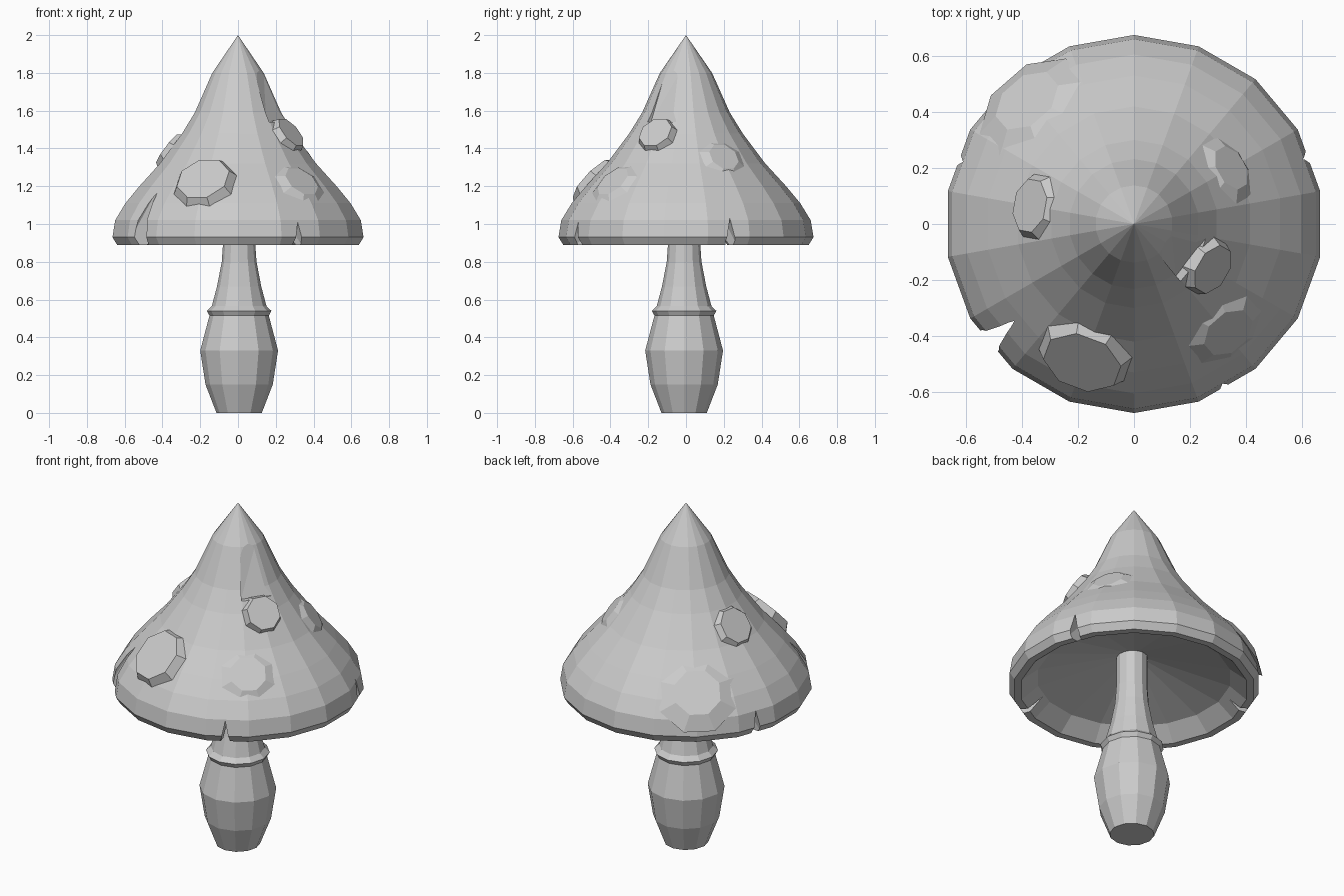
import bpy, bmesh
from math import radians, sin, cos, pi
from mathutils import Vector, Matrix

cube = bpy.data.objects.get("Cube")
if cube:
    bpy.data.objects.remove(cube, do_unlink=True)

grey = bpy.data.materials.new("plain grey")
grey.use_nodes = True
grey.diffuse_color = (0.6, 0.6, 0.6, 1)
grey.node_tree.nodes["Principled BSDF"].inputs["Base Color"].default_value = (0.6, 0.6, 0.6, 1)

# Outer curve of the cap as (radius, height), from rim to tip
OUTER = [(0.65, 0.89), (0.675, 0.93), (0.66, 1.02), (0.605, 1.11), (0.53, 1.2),
         (0.42, 1.32), (0.3, 1.48), (0.232, 1.59), (0.138, 1.8), (0, 2)]
UNDERSIDE = [(0, 1.11), (0.52, 0.965), (0.61, 0.89)]
STEM = [(0, 0), (0.12, 0), (0.178, 0.15), (0.206, 0.33), (0.157, 0.515), (0.171, 0.54),
        (0.145, 0.565), (0.117, 0.67), (0.092, 0.8), (0.085, 0.9), (0.085, 1.12), (0, 1.12)]


def finish(name, bm):
    bmesh.ops.recalc_face_normals(bm, faces=bm.faces)
    mesh = bpy.data.meshes.new(name)
    bm.to_mesh(mesh)
    bm.free()
    mesh.materials.append(grey)
    obj = bpy.data.objects.new(name, mesh)
    bpy.context.collection.objects.link(obj)
    return obj


def lathe(name, profile, sides, phase=0.0):
    bm = bmesh.new()
    rings = []
    for r, z in profile:
        count = sides if r > 0 else 1
        rings.append([bm.verts.new((r * cos(phase + 2 * pi * i / sides),
                                    r * sin(phase + 2 * pi * i / sides), z))
                      for i in range(count)])
    for a, b in zip(rings, rings[1:]):
        for i in range(sides):
            j = (i + 1) % sides
            loop = [a[i % len(a)], a[j % len(a)], b[j % len(b)], b[i % len(b)]]
            bm.faces.new(list(dict.fromkeys(loop)))
    return finish(name, bm)


def hull(bm, points):
    verts = [bm.verts.new(p) for p in points]
    bmesh.ops.convex_hull(bm, input=verts)


def polar(r, angle, z, side=0.0):
    a = radians(angle)
    return Vector((r * cos(a) - side * sin(a), r * sin(a) + side * cos(a), z))


# Stem with its collar, and the hollow cap
stem = lathe("stem", STEM, 12)
stem.location = (0.006, -0.01, 0)
cap = lathe("cap", UNDERSIDE + OUTER, 18, pi / 2)

# Splits in the rim: direction, half width, top height, inner radius
bm = bmesh.new()
for angle, width, top, inner in [(-61, 0.045, 1.01, 0.52), (21, 0.05, 1.03, 0.55),
                                 (160, 0.045, 1.02, 0.54), (219, 0.085, 1.18, 0.55)]:
    hull(bm, [polar(0.75, angle, 0.8, width), polar(0.75, angle, 0.8, -width),
              polar(inner, angle, 0.8), polar(0.75, angle, top), polar(inner, angle, top)])
# Shallow stepped crease below the tip
hull(bm, [polar(r, angle, z) for angle in (-51, -12)
          for r, z in [(0.138, 1.81), (0.6, 1.81), (0.6, 1.54)]]
     + [polar(0.238, -51, 1.54), polar(0.26, -12, 1.54)])
cutter = finish("cap_cutter", bm)
cutter.hide_render = True

cut = cap.modifiers.new("splits", 'BOOLEAN')
cut.operation = 'DIFFERENCE'
cut.solver = 'EXACT'
cut.object = cutter
bpy.context.view_layer.objects.active = cap
bpy.ops.object.modifier_apply(modifier=cut.name)
bpy.data.objects.remove(cutter, do_unlink=True)


def wart(name, angle, z, radius, height, spread):
    """Eight-sided raised patch on the cap's slope, with a skirt sinking into the cap."""
    for (r0, z0), (r1, z1) in zip(OUTER, OUTER[1:]):
        if z0 <= z <= z1:
            r = r0 + (r1 - r0) * (z - z0) / (z1 - z0)
            normal = polar(z1 - z0, angle, r0 - r1).normalized()
    depth = height + 0.03
    bm = bmesh.new()
    bmesh.ops.create_cone(bm, cap_ends=True, segments=8, radius1=radius * spread,
                          radius2=radius, depth=depth)
    centre = polar(r * 0.99, angle, z) + normal * (height - depth / 2)
    bm.transform(Matrix.Translation(centre) @ normal.to_track_quat('Z', 'Y').to_matrix().to_4x4()
                 @ Matrix.Rotation(pi / 8, 4, 'Z'))
    return finish(name, bm)


# Raised patches scattered round the cap: three bold, three nearly flush
wart("front_wart", -110.5, 1.22, 0.145, 0.03, 1.25)
wart("upper_left_wart", -30, 1.47, 0.095, 0.026, 1.25)
wart("upper_right_wart", 170, 1.39, 0.1, 0.018, 1.35)
wart("back_wart", 131, 1.14, 0.13, 0.012, 1.7)
wart("back_left_wart", 30, 1.35, 0.085, 0.01, 1.9)
wart("front_left_wart", -49, 1.22, 0.1, 0.01, 1.8)
